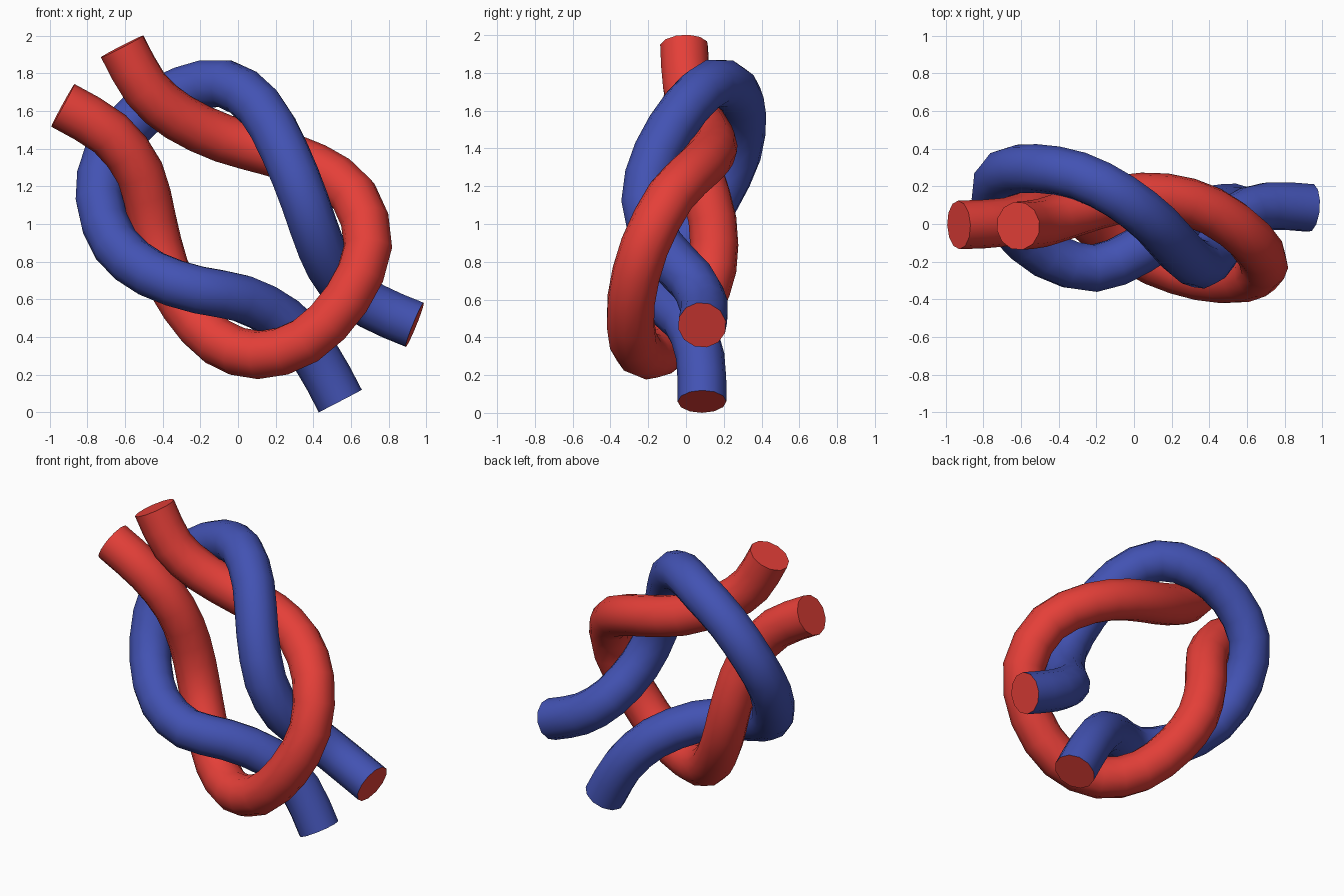
import bpy, bmesh, math
from mathutils import Vector

if "Cube" in bpy.data.objects:
    bpy.data.objects.remove(bpy.data.objects["Cube"])

RADIUS, SIDES = 0.129, 12


def material(name, rgb):
    m = bpy.data.materials.new(name)
    m.diffuse_color = (*rgb, 1)
    m.use_nodes = True
    m.node_tree.nodes["Principled BSDF"].inputs["Base Color"].default_value = m.diffuse_color
    return m


def smooth_path(pts):
    """Catmull-Rom path, one extra point between each pair."""
    p = [Vector(q) for q in pts]
    out = [p[0]]
    for i in range(len(p) - 1):
        a, b = p[i], p[i + 1]
        pre = p[i - 1] if i else 2 * a - b
        post = p[i + 2] if i + 2 < len(p) else 2 * b - a
        out += [(9 * (a + b) - pre - post) / 16, b]
    return out


def rope(name, pts, mat, cap_mat):
    path = smooth_path(pts)
    bm = bmesh.new()
    rings, side = [], Vector((0, 1, 0))
    for i, c in enumerate(path):
        t = (path[min(i + 1, len(path) - 1)] - path[max(i - 1, 0)]).normalized()
        side = (side - t * side.dot(t)).normalized()   # carry the frame without twist
        up = t.cross(side)
        angles = [2 * math.pi * k / SIDES for k in range(SIDES)]
        rings.append([bm.verts.new(c + RADIUS * (side * math.cos(a) + up * math.sin(a)))
                      for a in angles])
    for r, s in zip(rings, rings[1:]):
        for k in range(SIDES):
            n = (k + 1) % SIDES
            bm.faces.new((r[k], r[n], s[n], s[k]))
    # cut ends
    for ring in (rings[0][::-1], rings[-1]):
        bm.faces.new(ring).material_index = 1
    bmesh.ops.recalc_face_normals(bm, faces=bm.faces)
    me = bpy.data.meshes.new(name)
    bm.to_mesh(me)
    bm.free()
    me.materials.append(mat)
    me.materials.append(cap_mat)
    ob = bpy.data.objects.new(name, me)
    bpy.context.collection.objects.link(ob)
    bpy.context.view_layer.objects.active = ob
    ob.select_set(True)
    bpy.ops.object.shade_smooth_by_angle(angle=math.radians(50))
    ob.select_set(False)


red = material("red", (0.78, 0.05, 0.04))
blue = material("blue", (0.055, 0.085, 0.45))

# red rope: both ends upper left, loop at lower right
rope("red_rope", [
    (-0.93, -0.005, 1.63), (-0.68, 0.01, 1.48), (-0.52, 0.07, 1.27), (-0.455, 0.14, 1.02),
    (-0.39, 0.14, 0.77), (-0.28, 0.06, 0.56), (-0.11, -0.07, 0.375), (0.11, -0.2, 0.305),
    (0.36, -0.28, 0.38), (0.575, -0.29, 0.60), (0.69, -0.22, 0.88), (0.615, -0.08, 1.15),
    (0.41, 0.07, 1.30), (0.17, 0.14, 1.385), (-0.08, 0.13, 1.455), (-0.32, 0.06, 1.57),
    (-0.49, 0.005, 1.72), (-0.615, -0.01, 1.943)], red, red)

# blue rope with red cut ends: both ends lower right, loop at upper left
rope("blue_rope", [
    (0.543, 0.085, 0.06), (0.41, 0.075, 0.30), (0.24, 0, 0.49), (0.02, -0.145, 0.605),
    (-0.21, -0.235, 0.65), (-0.46, -0.165, 0.735), (-0.65, 0.0, 0.89), (-0.735, 0.155, 1.13),
    (-0.69, 0.27, 1.37), (-0.52, 0.295, 1.58), (-0.29, 0.255, 1.71), (-0.07, 0.145, 1.745),
    (0.115, 0.0, 1.62), (0.25, -0.15, 1.38), (0.355, -0.215, 1.12), (0.44, -0.135, 0.88),
    (0.54, 0.03, 0.70), (0.71, 0.095, 0.565), (0.938, 0.085, 0.465)], blue, red)
